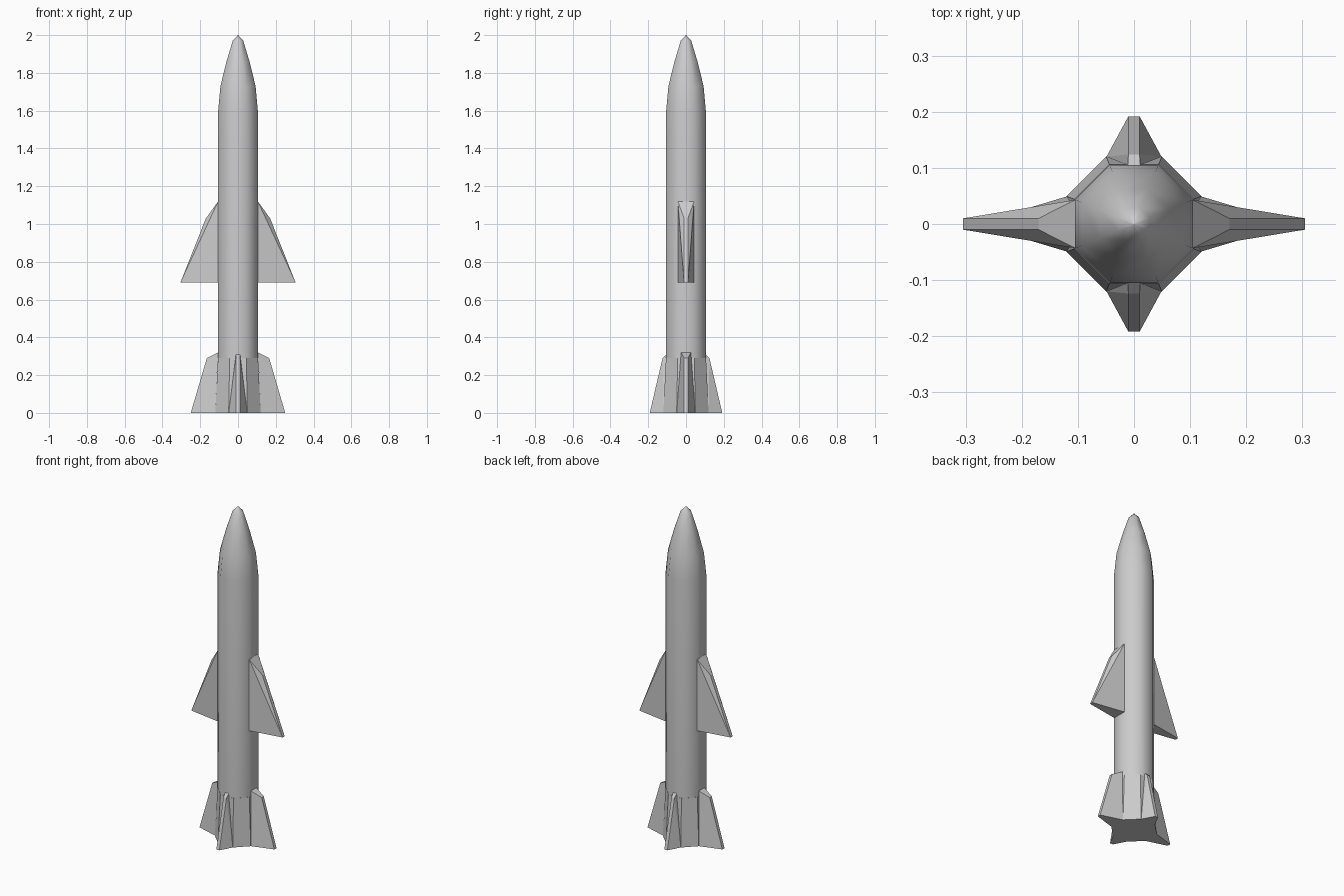
import bpy, bmesh
from math import radians, pi, cos, sin

if "Cube" in bpy.data.objects:
    bpy.data.objects.remove(bpy.data.objects["Cube"])


def make_object(name, bm):
    bmesh.ops.recalc_face_normals(bm, faces=bm.faces)
    mesh = bpy.data.meshes.new(name)
    bm.to_mesh(mesh)
    bm.free()
    obj = bpy.data.objects.new(name, mesh)
    bpy.context.collection.objects.link(obj)
    return obj


def octagon_lathe(name, profile):
    """Stack eight-sided rings from (flat-side distance, z) pairs, capped."""
    bm = bmesh.new()
    rings = []
    for dist, z in profile:
        r = dist / cos(pi / 8)
        rings.append([bm.verts.new((r * cos(a), r * sin(a), z))
                      for a in (pi / 8 + i * pi / 4 for i in range(8))])
    for low, high in zip(rings, rings[1:]):
        for i in range(8):
            j = (i + 1) % 8
            bm.faces.new((low[i], low[j], high[j], high[i]))
    bm.faces.new(rings[0])
    bm.faces.new(rings[-1])
    return make_object(name, bm)


def fin(name, points, axis, side):
    """Convex tapered blade from (outward, half thickness, z) corners."""
    bm = bmesh.new()
    for out, half, z in points:
        for s in (-1, 1):
            xy = (side * out, s * half) if axis == "x" else (s * half, side * out)
            bm.verts.new((*xy, z))
    bmesh.ops.convex_hull(bm, input=bm.verts)
    bmesh.ops.dissolve_limit(bm, angle_limit=radians(0.5),
                             verts=bm.verts, edges=bm.edges)
    return make_object(name, bm)


# Body with pointed nose
body = octagon_lathe("body", [(0.105, 0.25), (0.105, 1.6), (0.093, 1.73),
                              (0.061, 1.86), (0.028, 1.97), (0.001, 2.0)])
bpy.context.view_layer.objects.active = body
body.select_set(True)
bpy.ops.object.shade_smooth_by_angle(angle=radians(60))
body.select_set(False)

# Flared tail skirt
octagon_lathe("tail_skirt", [(0.12, 0.0), (0.106, 0.29)])

# Mid wings, wide tail fins (left/right) and short tail fins (front/back)
wing = [(0.105, 0.043, 0.69), (0.105, 0.043, 1.12), (0.17, 0.01, 1.03), (0.305, 0.01, 0.69)]
wide = [(0.12, 0.049, 0.0), (0.105, 0.026, 0.32), (0.165, 0.01, 0.29), (0.25, 0.01, 0.0)]
short = [(0.12, 0.049, 0.0), (0.105, 0.011, 0.31), (0.124, 0.01, 0.29), (0.192, 0.01, 0.0)]
for side, x_name, y_name in ((-1, "left", "front"), (1, "right", "back")):
    fin(x_name + "_wing", wing, "x", side)
    fin(x_name + "_tail_fin", wide, "x", side)
    fin(y_name + "_tail_fin", short, "y", side)
